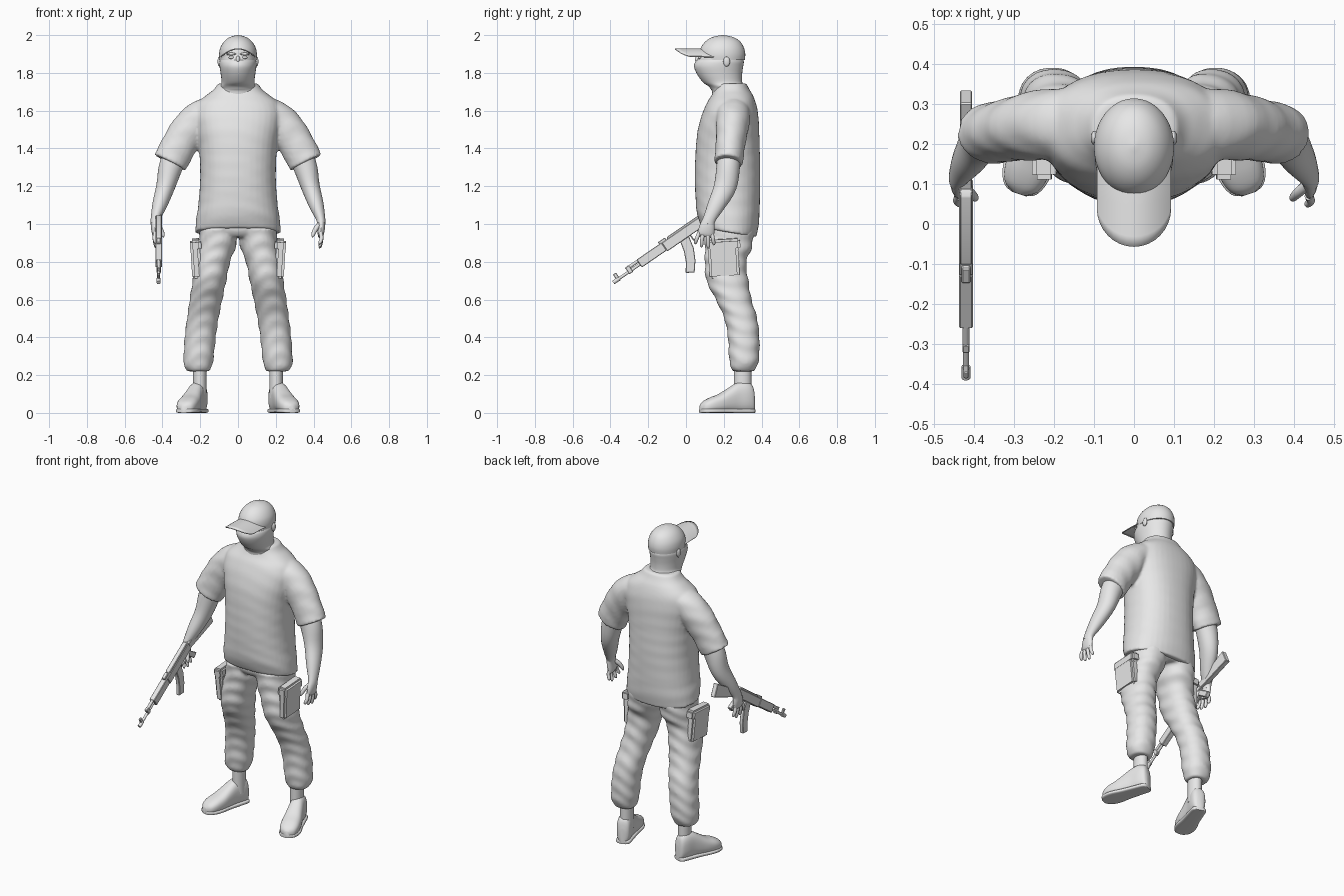
import bpy, bmesh
from math import sin, cos, pi, radians, sqrt
from mathutils import Vector, Matrix

cube = bpy.data.objects.get("Cube")
if cube:
    bpy.data.objects.remove(cube)

grey = bpy.data.materials.new("plain_grey")
grey.use_nodes = True
grey.diffuse_color = (0.8, 0.8, 0.8, 1)
grey.node_tree.nodes["Principled BSDF"].inputs["Base Color"].default_value = (0.8, 0.8, 0.8, 1)
X, Y, Z = Vector((1, 0, 0)), Vector((0, 1, 0)), Vector((0, 0, 1))


def finish(name, bm, angle=45, fuse=0, mirror=False):
    """Turn a bmesh into an object; fuse blends overlapping volumes like cloth."""
    bmesh.ops.recalc_face_normals(bm, faces=bm.faces)
    for f in bm.faces:
        f.smooth = True
    me = bpy.data.meshes.new(name)
    bm.to_mesh(me)
    bm.free()
    me.set_sharp_from_angle(angle=radians(angle))
    me.materials.append(grey)
    ob = bpy.data.objects.new(name, me)
    bpy.context.collection.objects.link(ob)
    if mirror:
        ob.modifiers.new("mirror", 'MIRROR').use_mirror_merge = False
    if fuse:
        m = ob.modifiers.new("fuse", 'REMESH')
        m.mode, m.voxel_size, m.use_smooth_shade = 'VOXEL', fuse, True
        s = ob.modifiers.new("soften", 'SMOOTH')
        s.factor, s.iterations = 0.5, 4
    return ob


def spline(rows, steps):
    out = []
    for i in range(len(rows) - 1):
        p = [Vector(rows[min(max(j, 0), len(rows) - 1)]) for j in range(i - 1, i + 3)]
        for k in range(steps):
            t = k / steps
            out.append(p[1] + 0.5 * t * (p[2] - p[0] + t * (2 * p[0] - 5 * p[1] + 4 * p[2] - p[3]
                       + t * (3 * (p[1] - p[2]) + p[3] - p[0]))))
    return out + [Vector(rows[-1])]


def loft(bm, rows, axis=None, ref=Y, seg=28, power=2.0, steps=4, fold=0):
    """Skin rounded rings (x, y, z, radius a, radius b) along a path."""
    rows = spline(rows, steps)
    pts = [Vector(r[:3]) for r in rows]
    rings = []
    for i, r in enumerate(rows):
        t = axis or (pts[min(i + 1, len(pts) - 1)] - pts[max(i - 1, 0)]).normalized()
        b = (ref - t * ref.dot(t)).normalized()
        a = b.cross(t)
        ring = []
        for k in range(seg):
            w = 2 * pi * k / seg
            c, s = cos(w), sin(w)
            q = (abs(c) ** power + abs(s) ** power) ** (-1 / power)
            q *= 1 + fold * sin(pts[i].z * 75 + 3 * sin(w + 1) + 2 * cos(2 * w))
            ring.append(bm.verts.new(pts[i] + a * (r[3] * c * q) + b * (r[4] * s * q)))
        rings.append(ring)
    for r0, r1 in zip(rings, rings[1:]):
        for k in range(seg):
            bm.faces.new((r0[k], r0[k - 1], r1[k - 1], r1[k]))
    bm.faces.new(rings[0])
    bm.faces.new(rings[-1])


def upright(rows):
    """(z, half width, front y, back y) -> loft rows centred on x = 0."""
    return [(0, (f + k) / 2, z, w, (k - f) / 2) for z, w, f, k in rows]


def flip(rows, s):
    return [(r[0] * s, *r[1:]) for r in rows]


# shirt: trunk and sleeves fused, hem lower at the back
bm = bmesh.new()
loft(bm, upright([(.955, .226, .085, .372), (1.02, .222, .06, .385), (1.1, .21, .052, .39),
                  (1.25, .2, .047, .393), (1.4, .206, .052, .39), (1.5, .222, .063, .387),
                  (1.58, .232, .085, .382), (1.64, .215, .11, .37), (1.68, .17, .135, .355),
                  (1.71, .13, .148, .337), (1.745, .105, .16, .32)]), axis=Z, power=2.3, seg=40, fold=.004)
for v in bm.verts:
    v.co.z += min(max((1.2 - v.co.z) / .2, 0), 1) * (.23 - v.co.y) * .17
sleeve = [(.13, .25, 1.6, .075, .09), (.19, .25, 1.575, .085, .09), (.25, .245, 1.51, .097, .086),
          (.31, .235, 1.42, .094, .078), (.36, .225, 1.325, .093, .076)]
for s in (1, -1):
    loft(bm, flip(sleeve, s), fold=.02)
finish("shirt", bm, fuse=.009)

# trousers: hips and legs fused
bm = bmesh.new()
loft(bm, upright([(.93, .15, .12, .34), (.97, .2, .095, .36), (1.06, .19, .1, .36)]), axis=Z)
leg = [(.98, .0, .2, .095, .36), (.88, .012, .213, .1, .35), (.8, .042, .228, .1, .32),
       (.7, .062, .24, .108, .33), (.6, .083, .256, .158, .347), (.5, .103, .27, .203, .377),
       (.4, .118, .282, .222, .388), (.3, .128, .288, .227, .388), (.25, .137, .287, .235, .377),
       (.22, .15, .267, .25, .362)]
leg = [((i + o) / 2, (f + k) / 2, z, (o - i) / 2, (k - f) / 2) for z, i, o, f, k in leg]
for s in (1, -1):
    loft(bm, flip(leg, s), axis=-Z, power=2.2, fold=.03, steps=7)
finish("trousers", bm, fuse=.009)


# cargo pockets with flaps
def pocket(name, loc, size):
    bm = bmesh.new()
    bmesh.ops.create_cube(bm, size=1, matrix=Matrix.Translation(loc) @ Matrix.Rotation(.06, 4, 'X')
                          @ Matrix.Rotation(.06, 4, 'Y') @ Matrix.Diagonal((*size, 1)))
    bmesh.ops.bevel(bm, geom=bm.edges[:], offset=.012, segments=2, affect='EDGES')
    finish(name, bm, mirror=True)


pocket("cargo_pocket", (.222, .2, .8), (.05, .16, .17))
pocket("pocket_flap", (.224, .2, .89), (.06, .175, .06))

# ankles and shoes, toes turned outward
bm = bmesh.new()
loft(bm, [(.202, .3, z, .036, .046) for z in (.08, .16, .25)], axis=Z)
finish("ankle", bm, mirror=True)


def foot(name, rows, power):
    bm = bmesh.new()
    heel, toe = Vector((.192, .36, 0)), Vector((.288, .075, 0))
    path = []
    for t, w, h in rows:
        p = heel.lerp(toe, t)
        path.append((p.x, p.y, h / 2, w, h / 2))
    loft(bm, path, axis=(toe - heel).normalized(), ref=Z, power=power)
    finish(name, bm, mirror=True)


foot("shoe", [(0, .018, .09), (.04, .036, .145), (.15, .044, .165), (.32, .045, .158), (.48, .05, .13),
              (.65, .056, .1), (.82, .055, .08), (.94, .042, .06), (1, .015, .04)], 2.6)
foot("sole", [(0, .022, .02), (.05, .042, .022), (.25, .047, .022), (.5, .052, .022),
              (.7, .061, .022), (.85, .058, .022), (.96, .042, .022), (1, .018, .02)], 5)

# arms
bm = bmesh.new()
loft(bm, [(.29, .235, 1.44, .06, .06), (.35, .225, 1.32, .064, .062), (.383, .208, 1.2, .05, .06),
          (.415, .16, 1.1, .039, .046), (.437, .125, 1.03, .025, .034), (.441, .115, 1.0, .022, .036)])
finish("arm", bm, mirror=True)

# hands: palm, four fanned fingers and a thumb
bm = bmesh.new()
loft(bm, [(.438, .123, 1.03, .02, .03), (.441, .113, .99, .02, .04), (.438, .105, .95, .017, .044),
          (.434, .101, .935, .01, .038)], seg=16)
for y, dy, drop in ((.07, -.02, .035), (.092, -.01, .05), (.114, .004, .055), (.135, .012, .04)):
    loft(bm, [(.437, y, .955, .011, .011), (.442, y + dy * .6, .925, .0105, .0105),
              (.434, y + dy, .937 - drop, .009, .009), (.428, y + dy, .93 - drop, .003, .003)], seg=10)
loft(bm, [(.435, .1, 1.0, .014, .014), (.412, .08, .975, .013, .013), (.398, .066, .945, .01, .01),
          (.395, .062, .93, .003, .003)], seg=10)
finish("hand", bm, mirror=True)

# head, face covering with neck folds, cap dome
bm = bmesh.new()
loft(bm, upright([(1.78, .08, .08, .29), (1.84, .092, .058, .3), (1.88, .094, .064, .304),
                  (1.92, .09, .08, .3)]), axis=Z, seg=36)
finish("head", bm)
bm = bmesh.new()
loft(bm, upright([(1.66, .11, .14, .335), (1.7, .108, .138, .325), (1.715, .094, .13, .305),
                  (1.73, .096, .118, .31), (1.75, .087, .09, .298), (1.79, .091, .06, .297),
                  (1.83, .097, .043, .302), (1.855, .098, .047, .306), (1.868, .095, .058, .304)]),
     axis=Z, seg=36)
finish("face_covering", bm)
bm = bmesh.new()
loft(bm, upright([(1.868, .098, .075, .311), (1.9, .1, .07, .314), (1.935, .093, .079, .306),
                  (1.968, .072, .105, .285), (1.99, .042, .142, .248), (2, .004, .19, .2)]), axis=Z, seg=40)
finish("cap_dome", bm, 60)

# curved cap brim
bm = bmesh.new()
n = 16
bmesh.ops.create_grid(bm, x_segments=n, y_segments=8, size=1)
for v in bm.verts:
    x, t = sin(v.co.x * pi / 2), (v.co.y + 1) / 2
    front = .04 - .097 * sqrt(max(0, 1 - x * x))
    y = front + (.15 - front) * t
    v.co = (x * .093, y, 1.93 - .042 * x * x - .05 * max(0, y - .08))
brim = finish("cap_brim", bm)
brim.modifiers.new("thickness", 'SOLIDIFY').thickness = .006


# eyes and ears
def ball(name, loc, size):
    bm = bmesh.new()
    bmesh.ops.create_uvsphere(bm, u_segments=16, v_segments=10, radius=1,
                              matrix=Matrix.Translation(loc) @ Matrix.Diagonal((*size, 1)))
    finish(name, bm, 180, mirror=True)


ball("eye", (.035, .073, 1.882), (.015, .008, .008))
ball("brow", (.036, .073, 1.9), (.026, .01, .007))
ball("nose_bridge", (0, .062, 1.87), (.011, .014, .02))
ball("ear", (.099, .215, 1.86), (.009, .018, .026))

# rifle, laid out along its bore then tilted into the right hand
tilt = Matrix.Translation((-.42, -.385, .69)) @ Matrix.Rotation(radians(34.5), 4, 'X')


def plate(name, pts, thick):
    bm = bmesh.new()
    f = bm.faces.new([bm.verts.new((-thick / 2, u, v)) for u, v in pts])
    g = bmesh.ops.extrude_face_region(bm, geom=[f])["geom"]
    bmesh.ops.translate(bm, verts=[e for e in g if isinstance(e, bmesh.types.BMVert)], vec=(thick, 0, 0))
    bmesh.ops.bevel(bm, geom=bm.edges[:], offset=.003, segments=1, affect='EDGES')
    bm.transform(tilt)
    finish(name, bm, 30)


def block(name, u0, u1, v0, v1, thick):
    plate(name, [(u0, v0), (u1, v0), (u1, v1), (u0, v1)], thick)


def rod(name, u0, u1, v, r):
    bm = bmesh.new()
    loft(bm, [(0, u0, v, r, r), (0, u1, v, r, r)], axis=Y, ref=Z, seg=14, steps=1)
    bm.transform(tilt)
    finish(name, bm)


rod("barrel", 0, .34, 0, .008)
rod("muzzle_brake", 0, .035, 0, .011)
rod("gas_tube", .1, .33, .02, .009)
block("front_sight", .022, .042, -.012, .036, .012)
block("gas_block", .095, .12, -.012, .03, .018)
block("handguard", .17, .33, -.02, .03, .034)
block("rear_sight", .315, .36, .01, .042, .022)
block("receiver", .33, .585, -.026, .028, .036)
plate("receiver_cover", [(.36, .02), (.59, .02), (.575, .038), (.37, .038)], .03)
plate("magazine", [(.415, -.02), (.47, -.02), (.455, -.09), (.425, -.15), (.385, -.2),
                   (.345, -.175), (.38, -.125), (.402, -.075)], .024)
plate("pistol_grip", [(.53, -.02), (.565, -.02), (.605, -.1), (.57, -.11)], .026)
block("trigger_guard", .475, .545, -.06, -.053, .012)
block("guard_post", .475, .482, -.06, -.02, .012)
plate("stock", [(.575, .018), (.575, -.022), (.66, -.045), (.815, -.085), (.83, -.005)], .03)
